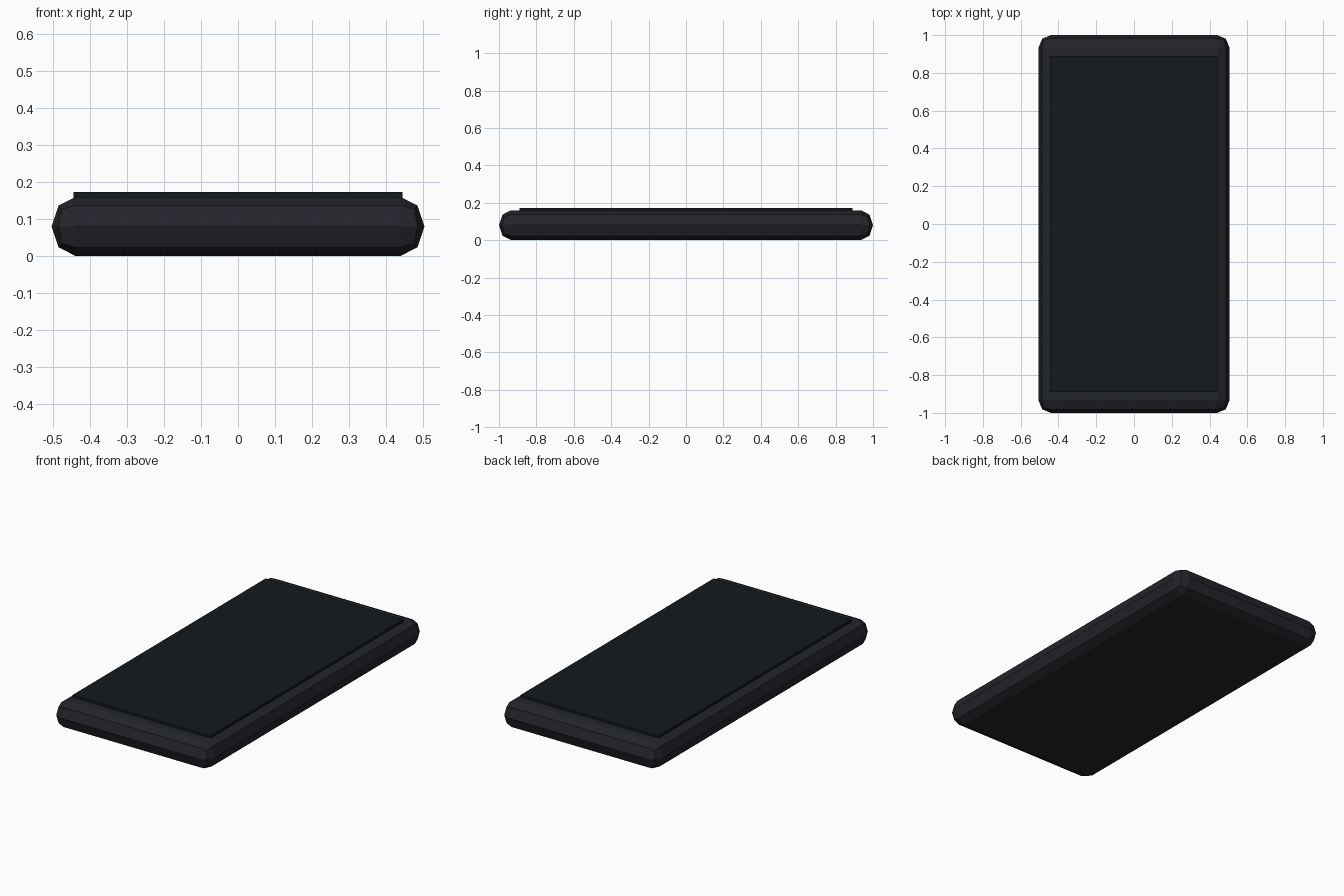
import bpy, bmesh

if "Cube" in bpy.data.objects:
    bpy.data.objects.remove(bpy.data.objects["Cube"])


def make_part(name, bm, color):
    mesh = bpy.data.meshes.new(name)
    bmesh.ops.recalc_face_normals(bm, faces=bm.faces)
    bm.to_mesh(mesh)
    bm.free()
    obj = bpy.data.objects.new(name, mesh)
    bpy.context.collection.objects.link(obj)
    mat = bpy.data.materials.new(name + "_color")
    mat.diffuse_color = (*color, 1)
    mat.use_nodes = True
    mat.node_tree.nodes["Principled BSDF"].inputs["Base Color"].default_value = mat.diffuse_color
    mesh.materials.append(mat)
    return obj


def box(sx, sy, sz):
    bm = bmesh.new()
    bmesh.ops.create_cube(bm, size=1)
    bmesh.ops.scale(bm, vec=(sx, sy, sz), verts=bm.verts)
    return bm


# body: slab whose two-step rounded edges meet halfway up the sides
R, HEIGHT = 0.065, 0.16
bm = box(1.01, 2.0, 2 * R + 0.0002)
bmesh.ops.bevel(bm, geom=bm.edges[:], offset=R, segments=2, profile=0.5,
                affect='EDGES')
bmesh.ops.remove_doubles(bm, verts=bm.verts, dist=0.001)
bmesh.ops.scale(bm, vec=(1, 1, HEIGHT / (2 * R + 0.0002)), verts=bm.verts)
bmesh.ops.translate(bm, vec=(0, 0, HEIGHT / 2), verts=bm.verts)
make_part("body", bm, (0.017, 0.018, 0.023))

# screen: thin flat panel raised slightly above the top face
bm = box(0.89, 1.78, 0.023)
bmesh.ops.translate(bm, vec=(0, 0, 0.1615), verts=bm.verts)
make_part("screen", bm, (0.007, 0.010, 0.012))
